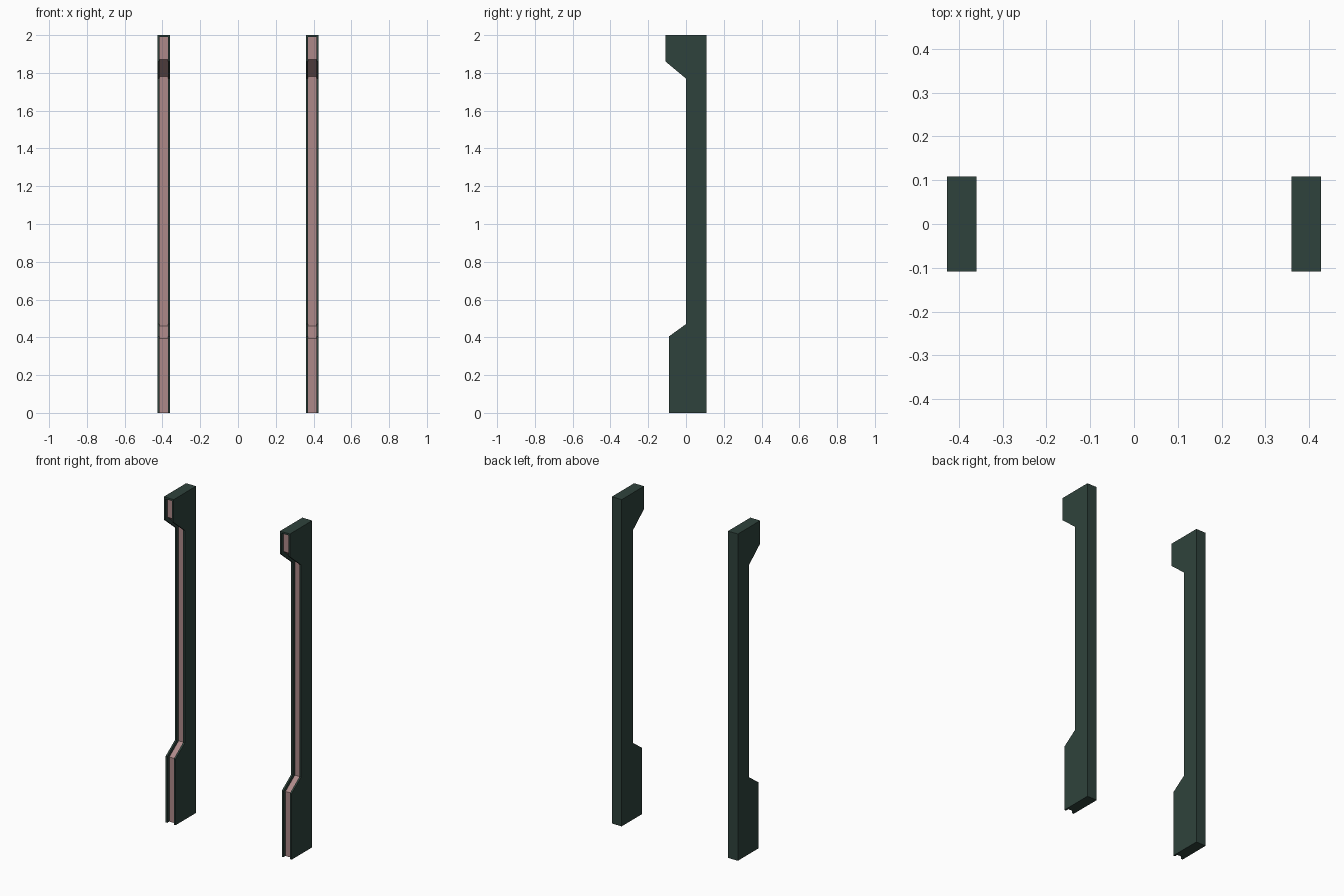
import bpy, bmesh

cube = bpy.data.objects.get("Cube")
if cube:
    bpy.data.objects.remove(cube, do_unlink=True)


def make_material(name, rgb):
    mat = bpy.data.materials.new(name)
    mat.use_nodes = True
    colour = (*rgb, 1.0)
    mat.diffuse_color = colour
    mat.node_tree.nodes["Principled BSDF"].inputs["Base Color"].default_value = colour
    return mat


dark_green = make_material("dark green", (0.028, 0.055, 0.045))
dusty_pink = make_material("dusty pink", (0.42, 0.25, 0.25))

INNER, OUTER = 0.36, 0.427      # post width along x
BACK, TOP = 0.108, 2.0
LIP, DEPTH = 0.011, 0.02        # channel rim and channel depth

# Stepped front edge of the post, from foot to head, as (y, z)
FRONT = [(-0.09, 0), (-0.09, 0.405), (0, 0.47), (0, 1.77), (-0.108, 1.86), (-0.108, TOP)]
RIM = FRONT[:-1] + [(-0.108, TOP - LIP)]
# Channel floor: the front edge moved inward, corners shifted to keep an even depth
SHIFT = [0, -0.01, -0.01, 0.01, 0.01, 0]
FLOOR = [(y + DEPTH, z + s) for (y, z), s in zip(RIM, SHIFT)]


def build_post(name, side):
    bm = bmesh.new()

    def row(x, path):
        return [bm.verts.new((side * x, y, z)) for y, z in path]

    def strip(first, second, material=0):
        for i in range(len(first) - 1):
            face = bm.faces.new((first[i], first[i + 1], second[i + 1], second[i]))
            face.material_index = material

    back_edge = [(BACK, TOP), (BACK, 0)]
    a, a_back = row(INNER, FRONT), row(INNER, back_edge)
    e, e_back = row(OUTER, FRONT), row(OUTER, back_edge)
    b, b_floor = row(INNER + LIP, RIM), row(INNER + LIP, FLOOR)
    c, c_floor = row(OUTER - LIP, RIM), row(OUTER - LIP, FLOOR)

    # Side plates, back, top and foot
    bm.faces.new(a + a_back)
    bm.faces.new(e + e_back)
    strip(a_back, e_back)
    bm.faces.new((a[-1], a_back[0], e_back[0], e[-1]))
    bm.faces.new((a_back[1], e_back[1], e[0], c[0], c_floor[0], b_floor[0], b[0], a[0]))

    # Front rim and channel walls, closed at the head and open at the foot
    strip(a, b)
    strip(c, e)
    bm.faces.new((a[-1], e[-1], c[-1], b[-1]))
    strip(b, b_floor)
    strip(c_floor, c)
    bm.faces.new((b[-1], c[-1], c_floor[-1], b_floor[-1]))

    # Coloured channel floor
    strip(b_floor, c_floor, 1)

    bmesh.ops.recalc_face_normals(bm, faces=bm.faces[:])
    mesh = bpy.data.meshes.new(name)
    bm.to_mesh(mesh)
    bm.free()
    mesh.materials.append(dark_green)
    mesh.materials.append(dusty_pink)
    bpy.context.collection.objects.link(bpy.data.objects.new(name, mesh))


build_post("left_post", 1)
build_post("right_post", -1)
